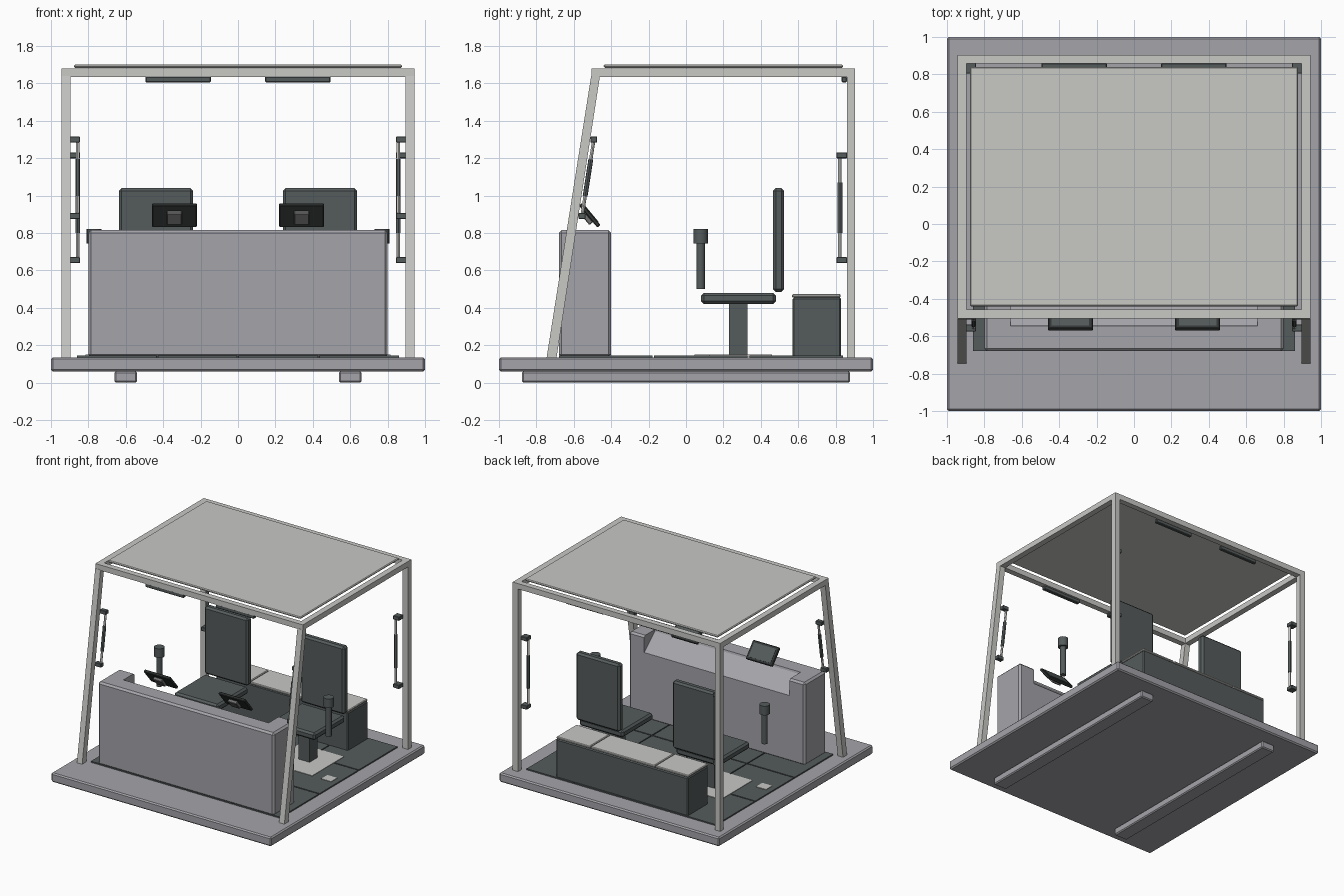
import bpy, bmesh, math
from mathutils import Vector, Matrix

default = bpy.data.objects.get("Cube")
if default:
    bpy.data.objects.remove(default, do_unlink=True)


def material(name, rgb):
    m = bpy.data.materials.new(name)
    m.use_nodes = True
    m.diffuse_color = (*rgb, 1)
    m.node_tree.nodes["Principled BSDF"].inputs["Base Color"].default_value = (*rgb, 1)
    return m


GREY = material("platform grey", (0.37, 0.37, 0.40))
LIGHT = material("light frame grey", (0.58, 0.58, 0.56))
DARK = material("dark grey", (0.09, 0.105, 0.105))
BLACK = material("charcoal", (0.035, 0.04, 0.04))
MID = material("bracket grey", (0.17, 0.17, 0.17))


def finish(bm, name, mat, bevel=0.0):
    if bevel:
        bmesh.ops.bevel(bm, geom=bm.edges[:], offset=bevel, segments=1, affect='EDGES')
    bmesh.ops.recalc_face_normals(bm, faces=bm.faces[:])
    mesh = bpy.data.meshes.new(name)
    bm.to_mesh(mesh)
    bm.free()
    mesh.materials.append(mat)
    obj = bpy.data.objects.new(name, mesh)
    bpy.context.collection.objects.link(obj)
    return obj


def box(name, x, y, z, mat, bevel=0.0):
    """Box from (min, max) pairs; x may be given in either order."""
    lo, hi = zip(sorted(x), y, z)
    bm = bmesh.new()
    bmesh.ops.create_cube(bm, size=1)
    size = [b - a for a, b in zip(lo, hi)]
    bmesh.ops.scale(bm, vec=size, verts=bm.verts)
    bmesh.ops.translate(bm, vec=[(a + b) / 2 for a, b in zip(lo, hi)], verts=bm.verts)
    return finish(bm, name, mat, bevel)


def prism(name, profile, x, mat, bevel=0.0):
    """Extrude a (y, z) profile between two x positions."""
    x0, x1 = sorted(x)
    bm = bmesh.new()
    face = bm.faces.new([bm.verts.new((x0, y, z)) for y, z in profile])
    ext = bmesh.ops.extrude_face_region(bm, geom=[face])["geom"]
    bmesh.ops.translate(bm, vec=(x1 - x0, 0, 0),
                        verts=[v for v in ext if isinstance(v, bmesh.types.BMVert)])
    return finish(bm, name, mat, bevel)


def rod(name, a, b, radius, mat, sides=16):
    a, b = Vector(a), Vector(b)
    bm = bmesh.new()
    bmesh.ops.create_cone(bm, cap_ends=True, segments=sides, radius1=radius,
                          radius2=radius, depth=(b - a).length)
    turn = (b - a).to_track_quat('Z', 'Y').to_matrix().to_4x4()
    bmesh.ops.transform(bm, matrix=Matrix.Translation((a + b) / 2) @ turn, verts=bm.verts)
    obj = finish(bm, name, mat)
    bpy.ops.object.select_all(action='DESELECT')
    obj.select_set(True)
    bpy.context.view_layer.objects.active = obj
    bpy.ops.object.shade_smooth_by_angle()
    return obj


def span(s, a, b):
    return (s * a, s * b)


SIDES = (("left", 1), ("right", -1))

# Platform and floor tiles
box("platform", (-1, 1), (-1, 1), (0.06, 0.135), GREY, 0.01)
for row in range(3):
    for col in range(4):
        x, y = -0.865 + col * 0.4325, -0.685 + row * 0.51
        box("floor_tile", (x + 0.004, x + 0.428), (y + 0.005, y + 0.505), (0.13, 0.145), DARK)

# Console with a sloping control panel cut out of its rear top edge
console = box("console", (-0.8, 0.8), (-0.68, -0.4), (0.135, 0.815), GREY, 0.015)
cutter = prism("console_cutter", [(-0.55, 0.83), (-0.54, 0.8), (-0.39, 0.67), (-0.3, 0.67), (-0.3, 0.9),
                                  (-0.55, 0.9)], (-0.66, 0.66), GREY)
cutter.hide_render = True
cutter.hide_viewport = True
cut = console.modifiers.new("panel_cut", 'BOOLEAN')
cut.operation = 'DIFFERENCE'
cut.solver = 'EXACT'
cut.object = cutter

# Roof frame and panel
OUT, IN = 0.943, 0.895
BEAM = (1.635, 1.68)
box("front_roof_beam", (-OUT, OUT), (-0.505, -0.458), BEAM, LIGHT)
box("rear_roof_beam", (-OUT, OUT), (0.857, 0.903), BEAM, LIGHT)
box("roof_panel", (-0.877, 0.877), (-0.44, 0.84), (1.683, 1.70), LIGHT, 0.006)

# Rear storage bench
box("storage_bench", (-0.6, 0.6), (0.57, 0.83), (0.135, 0.455), DARK, 0.008)
for x in ((-0.6, -0.297), (-0.29, 0.29), (0.297, 0.6)):
    box("bench_cushion", x, (0.567, 0.827), (0.455, 0.473), LIGHT, 0.005)


def front_post_y(z):
    return -0.718 + 0.155 * (z - 0.135)


def grab_handle(side, s, name, y_at, z0, z1, attach):
    """Rod with a dark grip on two brackets beside a post."""
    x = s * 0.857

    def point(t):
        z = z0 + (z1 - z0) * t
        return (x, y_at(z), z)
    rod(f"{side}_{name}_handle", point(0.02), point(0.98), 0.009, LIGHT, 12)
    rod(f"{side}_{name}_grip", point(0.27), point(0.73), 0.013, DARK, 12)
    for t in (0.025, 0.975):
        _, y, z = point(t)
        box(f"{side}_{name}_handle_bracket", span(s, 0.845, 0.9), (y - 0.018, y + attach),
            (z - 0.016, z + 0.016), DARK, 0.003)


# Everything that repeats on both sides
for side, s in SIDES:
    box(f"{side}_skid", span(s, 0.54, 0.66), (-0.877, 0.877), (0.0, 0.06), GREY, 0.008)
    box(f"{side}_roof_beam", span(s, IN, OUT), (-0.46, 0.86), BEAM, LIGHT)
    box(f"{side}_rear_post", span(s, IN, OUT), (0.86, 0.903), (0.135, 1.64), LIGHT)
    prism(f"{side}_front_post", [(-0.745, 0.135), (-0.692, 0.135), (-0.46, 1.64), (-0.507, 1.64)],
          span(s, IN, OUT), LIGHT)
    grab_handle(side, s, "front", lambda z: front_post_y(z) + 0.045, 0.88, 1.31, 0.018)
    grab_handle(side, s, "rear", lambda z: 0.823, 0.64, 1.23, 0.038)

    # Lamps under the roof beams
    for end, y in (("front", (-0.5, -0.47)), ("rear", (0.832, 0.86))):
        box(f"{side}_{end}_lamp", span(s, 0.145, 0.495), y, (1.605, 1.637), DARK, 0.005)

    # Chair
    box(f"{side}_chair_plate", span(s, 0.24, 0.64), (0.05, 0.46), (0.14, 0.149), LIGHT)
    box(f"{side}_chair_pedestal", span(s, 0.39, 0.49), (0.23, 0.33), (0.14, 0.43), DARK)
    box(f"{side}_chair_seat", span(s, 0.24, 0.64), (0.08, 0.48), (0.42, 0.48), DARK, 0.015)
    box(f"{side}_chair_back", span(s, 0.24, 0.637), (0.465, 0.525), (0.485, 1.04), DARK, 0.015)

    # Control lever and its floor plate
    box(f"{side}_lever_plate", span(s, 0.725, 0.815), (0.045, 0.125), (0.14, 0.149), LIGHT)
    rod(f"{side}_lever_stem", (s * 0.77, 0.078, 0.5), (s * 0.77, 0.078, 0.75), 0.023, DARK)
    rod(f"{side}_lever_knob", (s * 0.77, 0.078, 0.745), (s * 0.77, 0.078, 0.82), 0.039, DARK)

    # Tilted display: casing, screen plate and rear mount
    tilt = (Matrix.Translation((s * 0.34, -0.515, 0.895)) @ Matrix.Rotation(math.radians(40), 4, 'X'))
    for part in (box(f"{side}_display", (-0.12, 0.12), (-0.011, 0.011), (-0.077, 0.077), BLACK, 0.005),
                 box(f"{side}_screen", (-0.1, 0.1), (0.009, 0.014), (-0.058, 0.058), DARK),
                 box(f"{side}_display_mount", (-0.04, 0.04), (-0.035, -0.009), (-0.04, 0.04), MID, 0.004)):
        part.matrix_world = tilt
